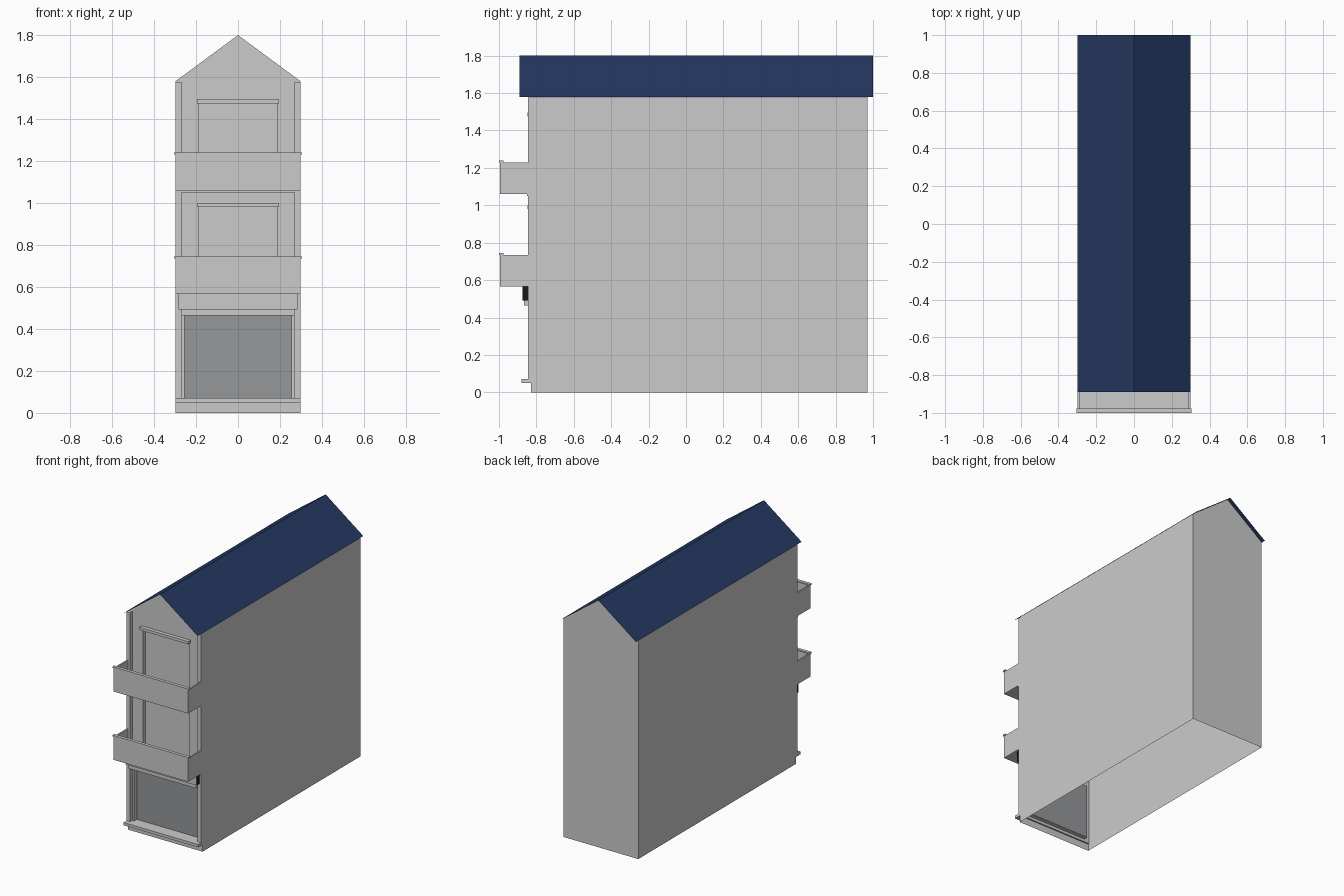
import bpy

if "Cube" in bpy.data.objects:
    bpy.data.objects.remove(bpy.data.objects["Cube"])

W = 0.298        # half width of the house
FACADE = -0.82   # recessed front wall
PIER = -0.845    # front of the corner piers
BACK = 0.97
EAVE, RIDGE = 1.58, 1.80


def material(name, rgb):
    m = bpy.data.materials.new(name)
    m.diffuse_color = (*rgb, 1)
    m.use_nodes = True
    m.node_tree.nodes["Principled BSDF"].inputs["Base Color"].default_value = m.diffuse_color
    return m


def sheet(name, polys, mat=None):
    """Object made of separate flat polygons, each a list of points."""
    verts, faces = [], []
    for p in polys:
        faces.append(range(len(verts), len(verts) + len(p)))
        verts += p
    me = bpy.data.meshes.new(name)
    me.from_pydata(verts, [], [list(f) for f in faces])
    ob = bpy.data.objects.new(name, me)
    bpy.context.collection.objects.link(ob)
    if mat:
        me.materials.append(mat)
    return ob


def box(name, x0, x1, y0, y1, z0, z1, mat=None):
    b = [(x0, y0), (x1, y0), (x1, y1), (x0, y1)]
    polys = [[(x, y, z0) for x, y in reversed(b)], [(x, y, z1) for x, y in b]]
    for i in range(4):
        p, q = b[i], b[(i + 1) % 4]
        polys.append([(*p, z0), (*q, z0), (*q, z1), (*p, z1)])
    return sheet(name, polys, mat)


def front(x0, x1, z0, z1, y):
    return [(x0, y, z0), (x1, y, z0), (x1, y, z1), (x0, y, z1)]


blue = material("roof_blue", (0.018, 0.04, 0.12))
glass = material("dark_glass", (0.3, 0.31, 0.32))
black = material("sign_black", (0.01, 0.01, 0.01))

# Hollow shell: sides and gabled back, open underneath
sheet("house_walls", [
    [(W, -0.83, 0), (W, BACK, 0), (W, BACK, EAVE), (W, -0.83, EAVE)],
    [(-W, BACK, 0), (-W, -0.83, 0), (-W, -0.83, EAVE), (-W, BACK, EAVE)],
    [(W, BACK, 0), (-W, BACK, 0), (-W, BACK, EAVE), (0, BACK, RIDGE), (W, BACK, EAVE)],
])
sheet("base_front", [front(-W, W, 0, 0.06, -0.83)])

# Front wall around three openings (half width, bottom, top)
openings = [(0.255, 0.07, 0.465), (0.185, 0.58, 0.98), (0.185, 1.07, 1.475)]
wall, z = [], 0.05
for w, z0, z1 in openings:
    wall += [front(-W, W, z, z0, FACADE), front(-W, -w, z0, z1, FACADE),
             front(w, W, z0, z1, FACADE)]
    z = z1
wall.append([(-W, FACADE, z), (W, FACADE, z), (W, FACADE, EAVE),
             (0, FACADE, RIDGE), (-W, FACADE, EAVE)])
sheet("front_wall", wall)

# Recessed panels and their reveals
PANEL = FACADE + 0.03
for i, (w, z0, z1) in enumerate(openings):
    name = "shop_window" if i == 0 else f"balcony_door_{i}"
    sheet(name, [front(-w, w, z0, z1, PANEL)], glass if i == 0 else None)
    a, b = FACADE, PANEL
    sheet(name + "_reveal", [
        [(-w, a, z0), (-w, b, z0), (-w, b, z1), (-w, a, z1)],
        [(w, b, z0), (w, a, z0), (w, a, z1), (w, b, z1)],
        [(-w, a, z0), (w, a, z0), (w, b, z0), (-w, b, z0)],
        [(-w, b, z1), (w, b, z1), (w, a, z1), (-w, a, z1)],
    ])
    if i:
        box(f"door_lintel_{i}", -0.195, 0.195, -0.847, FACADE, z1, z1 + 0.02)

# Corner piers
for side, x in (("left", -W), ("right", 0.27)):
    box(f"{side}_pier", x, x + W - 0.27, PIER, FACADE, 0.07, EAVE - 0.003)

# Shop front trim
box("shop_sill", -W, W, -0.88, FACADE, 0.05, 0.07)
box("shop_lintel", -0.27, 0.27, -0.865, FACADE, 0.463, 0.492)
box("sign_box", -0.283, 0.283, -0.875, FACADE, 0.492, 0.567, black)
sheet("sign_face", [front(-0.283, 0.283, 0.492, 0.567, -0.877)])
box("floor_band", -W, W, -0.85, FACADE, 1.05, 1.06)

# Balconies: thin-walled trays with a front rail
for n, z0, z1 in (("lower", 0.567, 0.735), ("upper", 1.06, 1.23)):
    t = 0.01
    box(f"{n}_balcony_floor", -W, W, -0.995, FACADE, z0, z0 + 0.012)
    box(f"{n}_balcony_front", -W, W, -0.995, -0.985, z0, z1)
    for s, x in (("left", -W), ("right", W - t)):
        box(f"{n}_balcony_{s}", x, x + t, -0.985, FACADE, z0, z1)
    box(f"{n}_balcony_rail", -0.304, 0.304, -1.0, -0.977, z1, z1 + 0.01)

# Thin pitched roof
r0, r1 = -0.89, 1.0
sheet("roof", [
    [(0.3, r0, EAVE), (0.3, r1, EAVE), (0, r1, RIDGE), (0, r0, RIDGE)],
    [(-0.3, r1, EAVE), (-0.3, r0, EAVE), (0, r0, RIDGE), (0, r1, RIDGE)],
], blue)
